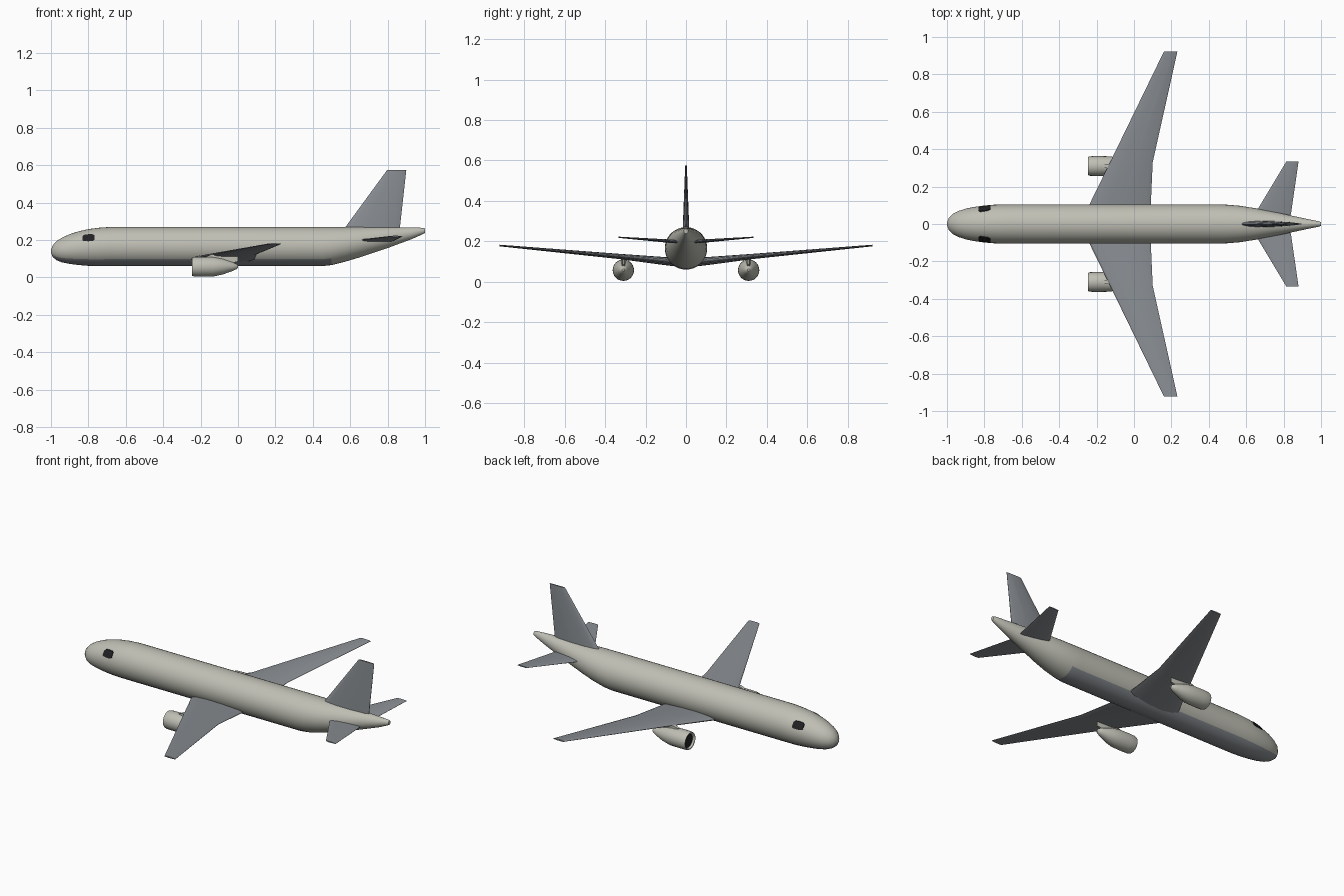
import bpy, bmesh, math
from mathutils import Vector

if "Cube" in bpy.data.objects:
    bpy.data.objects.remove(bpy.data.objects["Cube"])


def material(name, rgb):
    m = bpy.data.materials.new(name)
    m.diffuse_color = (*rgb, 1)
    m.use_nodes = True
    m.node_tree.nodes["Principled BSDF"].inputs["Base Color"].default_value = m.diffuse_color
    return m


LIGHT = material("warm light grey", (0.52, 0.52, 0.46))
SLATE = material("slate grey", (0.25, 0.27, 0.29))
DARK = material("near black", (0.015, 0.015, 0.017))


def loft(name, rings, mats, smooth=35, cap_mats=(0, 0), rule=None):
    """Skin a list of closed rings, capping both ends."""
    bm = bmesh.new()
    rows = [[bm.verts.new(p) for p in ring] for ring in rings]
    n = len(rows[0])
    for i, (a, b) in enumerate(zip(rows, rows[1:])):
        for k in range(n):
            j = (k + 1) % n
            f = bm.faces.new((a[k], a[j], b[j], b[k]))
            if rule:
                f.material_index = rule(i, k)
    bm.faces.new(rows[0][::-1]).material_index = cap_mats[0]
    bm.faces.new(rows[-1]).material_index = cap_mats[1]
    bmesh.ops.recalc_face_normals(bm, faces=bm.faces)
    me = bpy.data.meshes.new(name)
    bm.to_mesh(me)
    bm.free()
    ob = bpy.data.objects.new(name, me)
    bpy.context.collection.objects.link(ob)
    for m in mats:
        me.materials.append(m)
    bpy.ops.object.select_all(action='DESELECT')
    ob.select_set(True)
    bpy.context.view_layer.objects.active = ob
    bpy.ops.object.shade_smooth_by_angle(angle=math.radians(smooth))
    return ob


def circle(x, y, z, ry, rz, n):
    return [(x, y + ry * math.cos(2 * math.pi * k / n),
             z + rz * math.sin(2 * math.pi * k / n)) for k in range(n)]


# Fuselage: x, half width, bottom, top
N = 36
BODY = [(-1, .008, .132, .148), (-.99, .032, .108, .172), (-.97, .053, .092, .194),
        (-.94, .069, .080, .213), (-.9, .082, .072, .231), (-.85, .092, .066, .247),
        (-.8, .099, .062, .258), (-.75, .103, .060, .265), (-.68, .105, .060, .27),
        (.45, .105, .060, .27), (.5, .103, .066, .27), (.57, .097, .083, .27),
        (.65, .084, .107, .27), (.8, .054, .157, .269), (.93, .026, .205, .267),
        (.99, .014, .232, .265), (1, .010, .238, .262)]
TAIL_START = 9


def belly(i, k):
    return int(i <= TAIL_START and math.sin(2 * math.pi * (k + .5) / N) < -.62)


loft("fuselage", [circle(x, 0, (b + t) / 2, w, (t - b) / 2, N) for x, w, b, t in BODY],
     [LIGHT, SLATE], 40, rule=belly)


def body_at(x):
    for a, b in zip(BODY, BODY[1:]):
        if a[0] <= x <= b[0]:
            f = (x - a[0]) / (b[0] - a[0])
            return [p + (q - p) * f for p, q in zip(a, b)]


# Cockpit side windows: thin curved plates following the nose
def window_ring(x, z0, z1, s):
    _, w, b, t = body_at(x)
    c, r = (b + t) / 2, (t - b) / 2
    ring = []
    for off, zs in ((.004, (z0, (z0 + z1) / 2, z1)), (-.004, (z1, (z0 + z1) / 2, z0))):
        for z in zs:
            y = w * math.sqrt(1 - ((z - c) / r) ** 2) + off
            ring.append((x, s * y, z))
    return ring


WINDOW = [(-.832, .197, .220), (-.822, .194, .228), (-.80, .193, .231),
          (-.778, .195, .231), (-.768, .200, .226)]
for side, s in (("left", -1), ("right", 1)):
    loft(f"cockpit_window_{side}", [window_ring(x, a, b, s) for x, a, b in WINDOW], [DARK])

# Aerofoil cross-section: chord fraction, half thickness fraction
FOIL = [(0, 0), (.03, .4), (.1, .7), (.3, 1), (.6, .92), (.92, .55), (1, .08)]
OUTLINE = FOIL + [(f, -t) for f, t in FOIL[:0:-1]]


def surface(name, stations, upright=False):
    """stations: span position, leading x, trailing x, offset, half thickness"""
    rings = []
    for span, x0, x1, off, half in stations:
        ring = []
        for f, t in OUTLINE:
            x, d = x0 + (x1 - x0) * f, off + half * t
            ring.append((x, d, span) if upright else (x, span, d))
        rings.append(ring)
    return loft(name, rings, [SLATE], 25)


for side, s in (("left", -1), ("right", 1)):
    # Main wing with a kinked trailing edge
    surface(f"wing_{side}", [(s * .02, -.28, .088, .093, .021), (s * .105, -.238, .09, .102, .020),
                             (s * .33, -.128, .10, .125, .013), (s * .922, .16, .232, .179, .004)])
    # Tailplane
    surface(f"tailplane_{side}", [(s * .01, .62, .83, .195, .009), (s * .06, .65, .84, .199, .009),
                                  (s * .335, .815, .88, .220, .003)])
    # Engine nacelle: x, centre height, radius
    nacelle = [(-.232, .056, .040), (-.243, .057, .045), (-.245, .057, .049), (-.235, .057, .052),
               (-.2, .057, .053), (-.13, .057, .052), (-.08, .058, .042), (-.03, .058, .024),
               (-.008, .058, .014), (0, .058, .006)]
    loft(f"engine_{side}", [circle(x, s * .31, z, r, r, 24) for x, z, r in nacelle],
         [LIGHT, DARK], 40, cap_mats=(1, 0))
    # Pylon joining engine to wing
    pylon = []
    for x, z0, z1, w in ((-.168, .09, .112, .006), (-.145, .09, .122, .010),
                         (-.06, .07, .125, .010), (.0, .085, .12, .004)):
        y = s * .31
        pylon.append([(x, y - w, z0), (x, y + w, z0), (x, y + w, z1), (x, y - w, z1)])
    loft(f"pylon_{side}", pylon, [LIGHT])

# Tail fin
surface("tail_fin", [(.225, .54, .862, 0, .017), (.27, .575, .866, 0, .016),
                     (.575, .798, .90, 0, .004)], upright=True)
